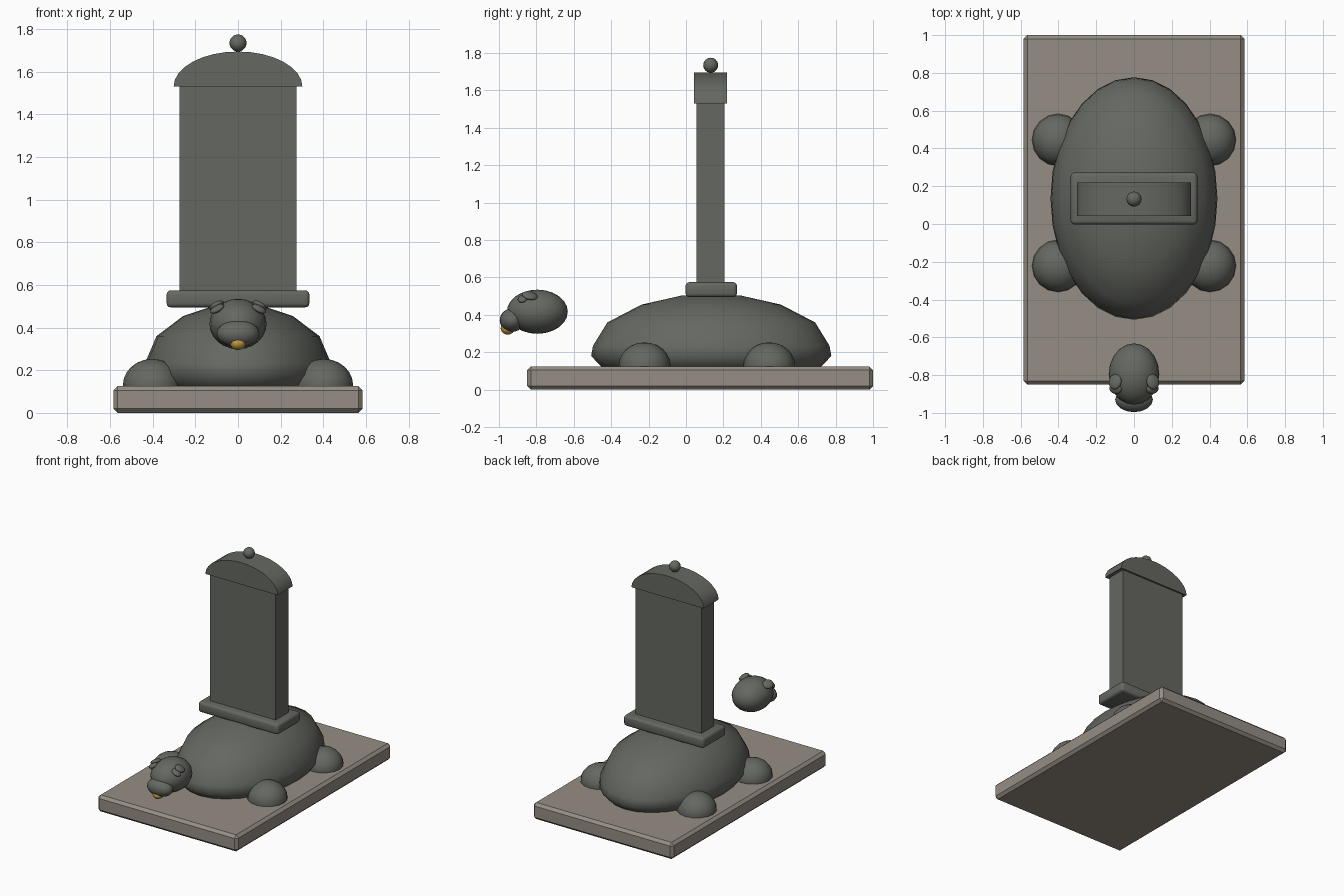
import bpy, bmesh, math
from mathutils import Matrix, Vector

cube = bpy.data.objects.get("Cube")
if cube:
    bpy.data.objects.remove(cube, do_unlink=True)


def material(name, rgb):
    m = bpy.data.materials.new(name)
    m.use_nodes = True
    m.diffuse_color = (*rgb, 1)
    m.node_tree.nodes["Principled BSDF"].inputs["Base Color"].default_value = (*rgb, 1)
    return m


STONE = material("dark stone", (0.13, 0.137, 0.12))
PLINTH = material("pale stone", (0.30, 0.27, 0.23))
GOLD = material("gold", (0.56, 0.33, 0.05))


def finish(name, bm, mat, smooth=None):
    bmesh.ops.recalc_face_normals(bm, faces=bm.faces)
    mesh = bpy.data.meshes.new(name)
    bm.to_mesh(mesh)
    bm.free()
    mesh.materials.append(mat)
    ob = bpy.data.objects.new(name, mesh)
    bpy.context.collection.objects.link(ob)
    if smooth:
        bpy.ops.object.select_all(action='DESELECT')
        ob.select_set(True)
        bpy.context.view_layer.objects.active = ob
        bpy.ops.object.shade_smooth_by_angle(angle=math.radians(smooth))
    return ob


def box(name, center, size, mat, bevel=0, segments=1, smooth=None):
    bm = bmesh.new()
    bmesh.ops.create_cube(bm, size=1)
    bmesh.ops.scale(bm, vec=size, verts=bm.verts)
    bmesh.ops.translate(bm, vec=center, verts=bm.verts)
    if bevel:
        bmesh.ops.bevel(bm, geom=bm.edges[:], offset=bevel, segments=segments,
                        profile=0.5, affect='EDGES')
    return finish(name, bm, mat, smooth)


def ellipsoid(name, center, radii, mat, tilt=(0, 0), u=16, v=12):
    bm = bmesh.new()
    bmesh.ops.create_uvsphere(bm, u_segments=u, v_segments=v, radius=1)
    rot = Matrix.Rotation(tilt[1], 4, 'Y') @ Matrix.Rotation(tilt[0], 4, 'X')
    bm.transform(Matrix.Translation(center) @ rot @ Matrix.Diagonal((*radii, 1)))
    return finish(name, bm, mat, 60)


# Plinth
box("plinth", (0, 0.075, 0.0625), (1.17, 1.85, 0.125), PLINTH, 0.02)

# Tortoise shell: oval lathe from a half profile of (radius share, height)
profile = [(0.88, 0.10), (1, 0.18), (0.985, 0.235), (0.865, 0.36),
           (0.58, 0.455), (0.25, 0.503), (0, 0.51)]
bm = bmesh.new()
points = [bm.verts.new((r, 0, z)) for r, z in profile]
edges = [bm.edges.new(pair) for pair in zip(points, points[1:])]
bmesh.ops.spin(bm, geom=points + edges, cent=(0, 0, 0), axis=(0, 0, 1),
               angle=math.tau, steps=28)
bmesh.ops.remove_doubles(bm, verts=bm.verts, dist=0.0001)
bmesh.ops.holes_fill(bm, edges=[e for e in bm.edges if e.is_boundary], sides=0)
bm.transform(Matrix.Translation((0, 0.135, 0)) @ Matrix.Diagonal((0.442, 0.642, 1, 1)))
finish("shell", bm, STONE, 60)

# Feet
for side, x in (("left", 0.402), ("right", -0.402)):
    for end, y in (("front", -0.222), ("back", 0.445)):
        ellipsoid(f"{end}_{side}_foot", (x, y, 0.13), (0.138, 0.138, 0.123), STONE)

# Head, snout, pearl in the mouth, eyes and brows
ellipsoid("head", (0, -0.795, 0.417), (0.134, 0.163, 0.118), STONE, u=20)
ellipsoid("snout", (0, -0.93, 0.372), (0.10, 0.066, 0.063), STONE)
ellipsoid("mouth_pearl", (0, -0.953, 0.328), (0.038, 0.038, 0.033), GOLD)
for side, s in (("left", 1), ("right", -1)):
    ellipsoid(f"{side}_ear", (0.1 * s, -0.835, 0.503), (0.037, 0.042, 0.017),
              STONE, (-0.2, 0.5 * s))
    ellipsoid(f"{side}_brow", (0.098 * s, -0.873, 0.488), (0.036, 0.028, 0.015),
              STONE, (0.3, 0.5 * s))

# Stele on its footing
box("stele_footing", (0, 0.135, 0.535), (0.67, 0.275, 0.08), STONE, 0.02, 3, 40)
box("stele_slab", (0, 0.132, 1.05), (0.55, 0.15, 0.98), STONE)

# Arched cap: half ellipse pushed through its depth
bm = bmesh.new()
steps = 16
arch = [bm.verts.new((0.302 * math.cos(math.pi * i / steps), 0.042,
                      1.53 + 0.165 * math.sin(math.pi * i / steps)))
        for i in range(steps + 1)]
face = bm.faces.new(arch)
pushed = bmesh.ops.extrude_face_region(bm, geom=[face])["geom"]
bmesh.ops.translate(bm, vec=Vector((0, 0.178, 0)),
                    verts=[g for g in pushed if isinstance(g, bmesh.types.BMVert)])
finish("stele_cap", bm, STONE, 30)
ellipsoid("cap_finial", (0, 0.132, 1.735), (0.04, 0.04, 0.04), STONE)
